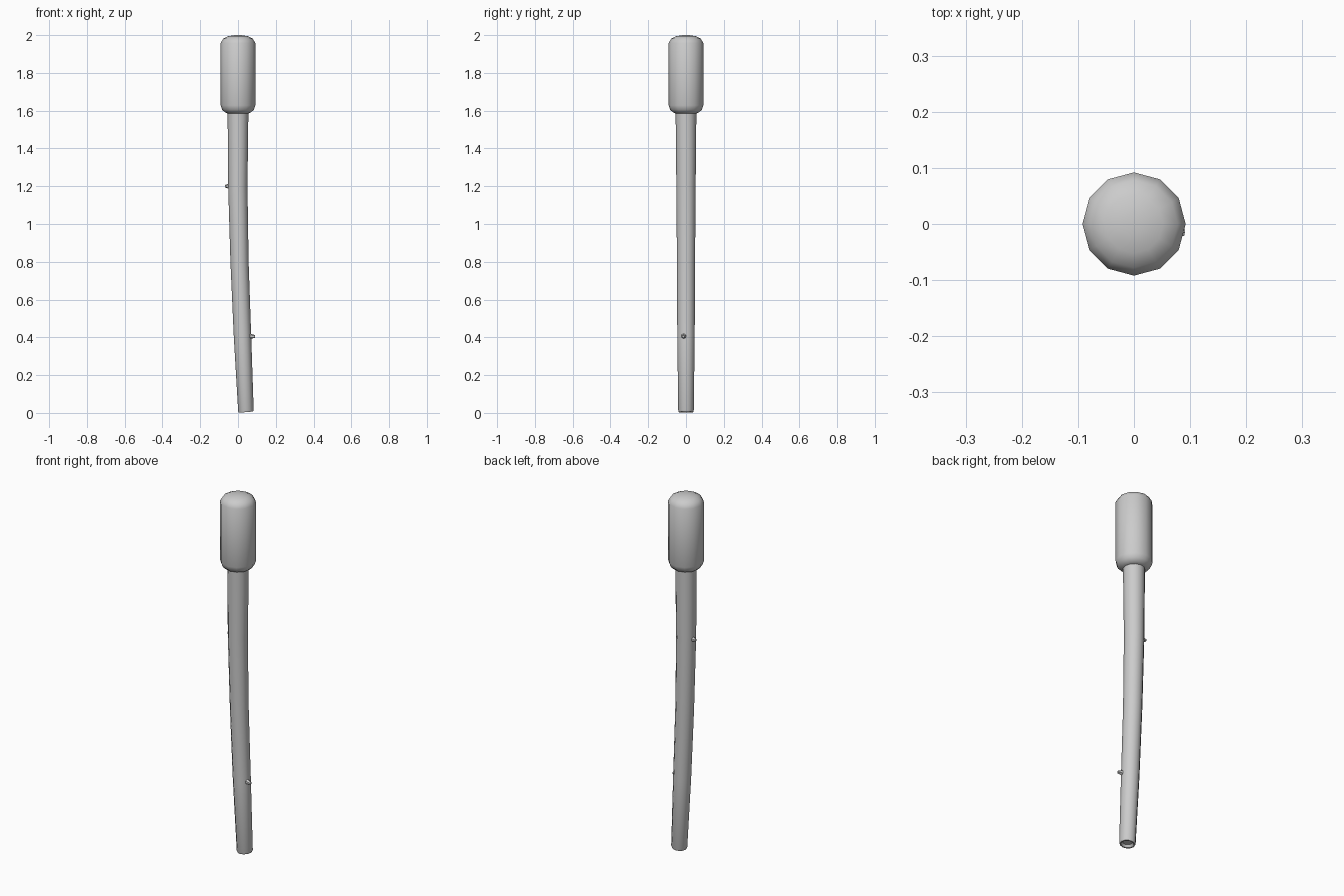
import bpy, bmesh, math
from mathutils import Vector

if "Cube" in bpy.data.objects:
    bpy.data.objects.remove(bpy.data.objects["Cube"])

SIDES = 12

def loft(name, rings, cap_start=True):
    """Skin rings of (x, z, radius, tilt); tilt lifts the +x side."""
    bm = bmesh.new()
    loops = []
    for x, z, r, tilt in rings:
        loop = []
        for i in range(SIDES):
            a = 2 * math.pi * i / SIDES
            c, s = math.cos(a), math.sin(a)
            loop.append(bm.verts.new((x + r * c, r * s, z + r * c * tilt)))
        loops.append(loop)
    for a, b in zip(loops, loops[1:]):
        for i in range(SIDES):
            j = (i + 1) % SIDES
            bm.faces.new((a[i], a[j], b[j], b[i]))
    if cap_start:
        bm.faces.new(list(reversed(loops[0])))
    bm.faces.new(loops[-1])
    return finish(name, bm)

def finish(name, bm):
    bmesh.ops.recalc_face_normals(bm, faces=bm.faces)
    me = bpy.data.meshes.new(name)
    bm.to_mesh(me)
    bm.free()
    ob = bpy.data.objects.new(name, me)
    bpy.context.collection.objects.link(ob)
    bpy.ops.object.select_all(action='DESELECT')
    ob.select_set(True)
    bpy.context.view_layer.objects.active = ob
    bpy.ops.object.shade_smooth_by_angle(angle=math.radians(40))
    return ob

# Bent, tapering shaft with a shallow dished foot
loft("shaft", [
    (0.042, 0.016, 0.024, 0.08), (0.042, 0.004, 0.032, 0.08),
    (0.042, 0.004, 0.038, 0.08), (0.042, 0.012, 0.041, 0.08),
    (0.024, 0.40, 0.046, 0.04), (0.008, 0.80, 0.048, 0.03),
    (-0.001, 1.20, 0.051, 0.01), (0.0, 1.60, 0.055, 0.0)])

# Rounded cylindrical head
loft("head", [
    (0, 1.585, 0.055, 0), (0, 1.592, 0.07, 0), (0, 1.605, 0.084, 0),
    (0, 1.628, 0.092, 0), (0, 1.958, 0.092, 0), (0, 1.981, 0.078, 0),
    (0, 1.994, 0.052, 0), (0, 2.0, 0.018, 0)])

# Small twig stubs on the shaft
def stub(name, base, tip):
    base, tip = Vector(base), Vector(tip)
    d = tip - base
    bm = bmesh.new()
    bmesh.ops.create_cone(bm, cap_ends=True, segments=6, radius1=0.016,
                          radius2=0.007, depth=d.length)
    ob = finish(name, bm)
    ob.location = (base + tip) / 2
    ob.rotation_euler = d.to_track_quat('Z', 'Y').to_euler()

stub("lower_stub", (0.058, -0.010, 0.407), (0.090, -0.015, 0.404))
stub("upper_stub", (-0.040, 0.006, 1.200), (-0.068, 0.010, 1.200))
